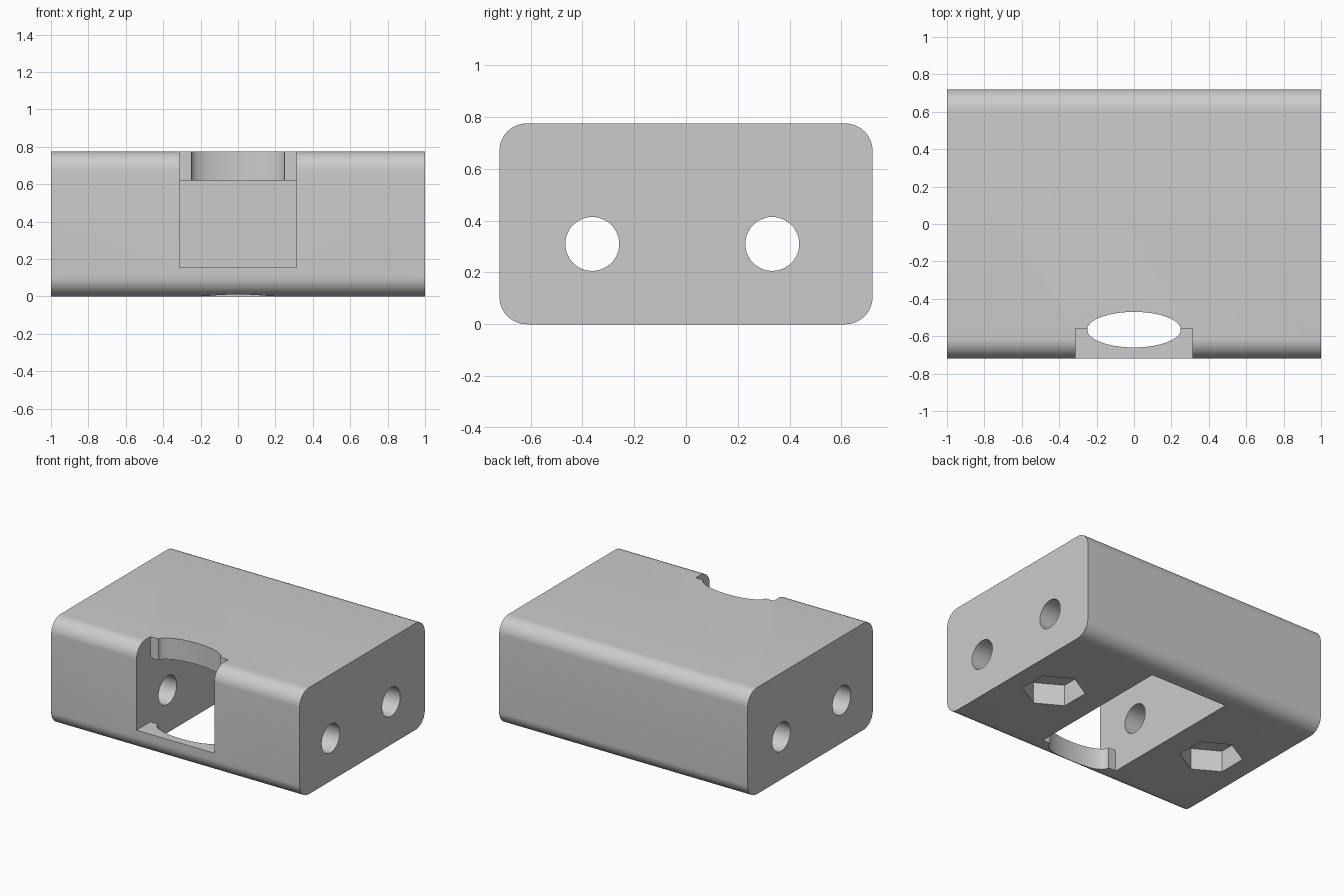
import bpy
import bmesh
from math import cos, sin, pi, radians

cube = bpy.data.objects.get("Cube")
if cube:
    bpy.data.objects.remove(cube, do_unlink=True)

grey = bpy.data.materials.new("light grey")
grey.use_nodes = True
GREY = (0.6, 0.6, 0.6, 1)
grey.diffuse_color = GREY
grey.node_tree.nodes["Principled BSDF"].inputs["Base Color"].default_value = GREY


def prism(name, points, offset):
    """Closed prism: a polygon of 3D points swept along an offset."""
    bm = bmesh.new()
    face = bm.faces.new([bm.verts.new(p) for p in points])
    swept = bmesh.ops.extrude_face_region(bm, geom=[face], use_keep_orig=True)
    verts = [g for g in swept["geom"] if isinstance(g, bmesh.types.BMVert)]
    bmesh.ops.translate(bm, verts=verts, vec=offset)
    bmesh.ops.recalc_face_normals(bm, faces=bm.faces)
    mesh = bpy.data.meshes.new(name)
    bm.to_mesh(mesh)
    bm.free()
    mesh.materials.append(grey)
    obj = bpy.data.objects.new(name, mesh)
    bpy.context.collection.objects.link(obj)
    return obj


def ellipse(cx, cy, rx, ry, sides, start=0.0):
    return [(cx + rx * cos(start + 2 * pi * i / sides),
             cy + ry * sin(start + 2 * pi * i / sides)) for i in range(sides)]


# Block with four rounded long edges
D, H, R, STEPS = 0.72, 0.775, 0.105, 12
outline = []
for k, (y, z) in enumerate([(D - R, H - R), (R - D, H - R), (R - D, R), (D - R, R)]):
    for i in range(STEPS + 1):
        a = pi / 2 * (k + i / STEPS)
        outline.append((-1, y + R * cos(a), z + R * sin(a)))
block = prism("bracket_block", outline, (2, 0, 0))

# Bottom pocket joined to the front window and top notch
W, P, WALL = 0.313, 0.56, 0.155
side = [(-1, WALL), (-P, WALL), (-P, -1), (P, -1),
        (P, H - WALL), (-P, H - WALL), (-P, 1), (-1, 1)]
cutters = [prism("pocket_cutter", [(-W, y, z) for y, z in side], (2 * W, 0, 0))]

# Oval clearance through the roof and the front lip
oval = ellipse(0, -0.565, 0.25, 0.095, 64)
cutters.append(prism("oval_cutter", [(x, y, -1) for x, y in oval], (0, 0, 3)))

# Two round holes along the full length
for name, y in (("front_hole", -0.362), ("back_hole", 0.333)):
    ring = ellipse(y, 0.31, 0.104, 0.104, 48)
    cutters.append(prism(name + "_cutter", [(-2, a, b) for a, b in ring], (4, 0, 0)))

# Hexagonal nut recesses underneath
for name, x in (("left_nut", 0.675), ("right_nut", -0.675)):
    ring = ellipse(x, -0.015, 0.208, 0.208, 6, pi / 2)
    cutters.append(prism(name + "_cutter", [(a, b, -0.5) for a, b in ring],
                         (0, 0, 0.5 + WALL)))

# Cut everything out of the block, then drop the cutters
for cutter in cutters:
    mod = block.modifiers.new(cutter.name, "BOOLEAN")
    mod.operation = "DIFFERENCE"
    mod.solver = "EXACT"
    mod.object = cutter
    cutter.hide_render = True

bpy.ops.object.select_all(action="DESELECT")
block.select_set(True)
bpy.context.view_layer.objects.active = block
for mod in list(block.modifiers):
    bpy.ops.object.modifier_apply(modifier=mod.name)
for cutter in cutters:
    bpy.data.objects.remove(cutter, do_unlink=True)
bpy.ops.object.shade_smooth_by_angle(angle=radians(30))
